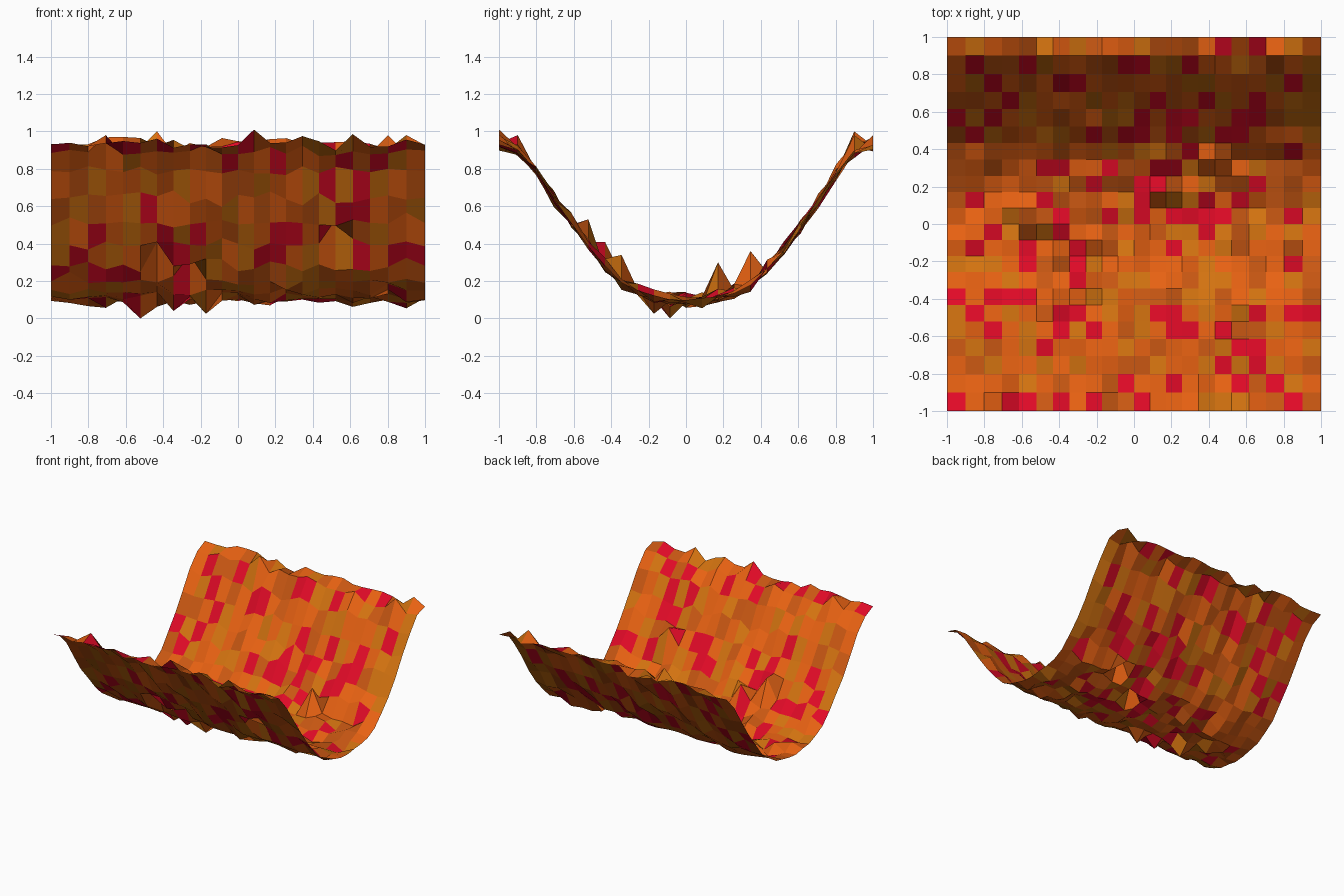
import bpy, random

if "Cube" in bpy.data.objects:
    bpy.data.objects.remove(bpy.data.objects["Cube"])
random.seed(4)
N = 22  # cells per side

# Materials: crimson accents among several oranges
palette = [(0.80, 0.12, 0.006, 1), (0.65, 0.17, 0.005, 1),
           (0.58, 0.095, 0.006, 1), (0.75, 0.003, 0.02, 1)]
weights = [38, 22, 20, 20]

# Valley cross-section: (y, z)
profile = [(-1, .93), (-.9, .895), (-.8, .785), (-.7, .635), (-.6, .485),
           (-.5, .36), (-.4, .24), (-.3, .165), (-.2, .125), (-.1, .105),
           (0, .10), (.1, .105), (.2, .12), (.3, .15), (.4, .225), (.5, .34),
           (.6, .47), (.7, .62), (.8, .78), (.9, .895), (1, .93)]


def height(y):
    for (a, za), (b, zb) in zip(profile, profile[1:]):
        if y <= b + 1e-6:
            return za + (zb - za) * (y - a) / (b - a)
    return profile[-1][1]


def spaced(i):
    # Cells widen slightly toward the borders
    u = (i - N / 2) / (N / 2)
    return u * (0.94 + 0.06 * u * u)


# Individual crags seen in the silhouettes: (column, row) -> height
crags = {(5, 10): 0.0, (9, 9): 0.025, (7, 9): 0.04, (12, 0): 1.01,
         (6, 21): 1.0, (3, 1): 0.98, (18, 0): 0.985, (20, 21): 0.98,
         (13, 13): 0.30, (16, 15): 0.36, (8, 7): 0.34, (17, 5): 0.53,
         (6, 6): 0.41}

verts = []
for j in range(N + 1):
    for i in range(N + 1):
        x, y = spaced(i), spaced(j)
        amount = 0.005 if i in (0, N) else 0.02
        noise = max(-0.05, min(0.06, random.gauss(0, amount)))
        verts.append((x, y, crags.get((i, j), height(y) + noise)))

faces = []
for j in range(N):
    for i in range(N):
        a = j * (N + 1) + i
        faces.append((a, a + 1, a + N + 2, a + N + 1))

# Rugged valley sheet
mesh = bpy.data.meshes.new("rugged_valley")
mesh.from_pydata(verts, [], faces)
for name, colour in zip(["orange", "amber", "rust", "crimson"], palette):
    mat = bpy.data.materials.new(name)
    mat.diffuse_color = colour
    mat.use_nodes = True
    mat.node_tree.nodes["Principled BSDF"].inputs["Base Color"].default_value = mat.diffuse_color
    mesh.materials.append(mat)
for face in mesh.polygons:
    face.material_index = random.choices(range(4), weights)[0]
    face.use_smooth = False
mesh.update()
valley = bpy.data.objects.new("rugged_valley", mesh)
bpy.context.collection.objects.link(valley)
